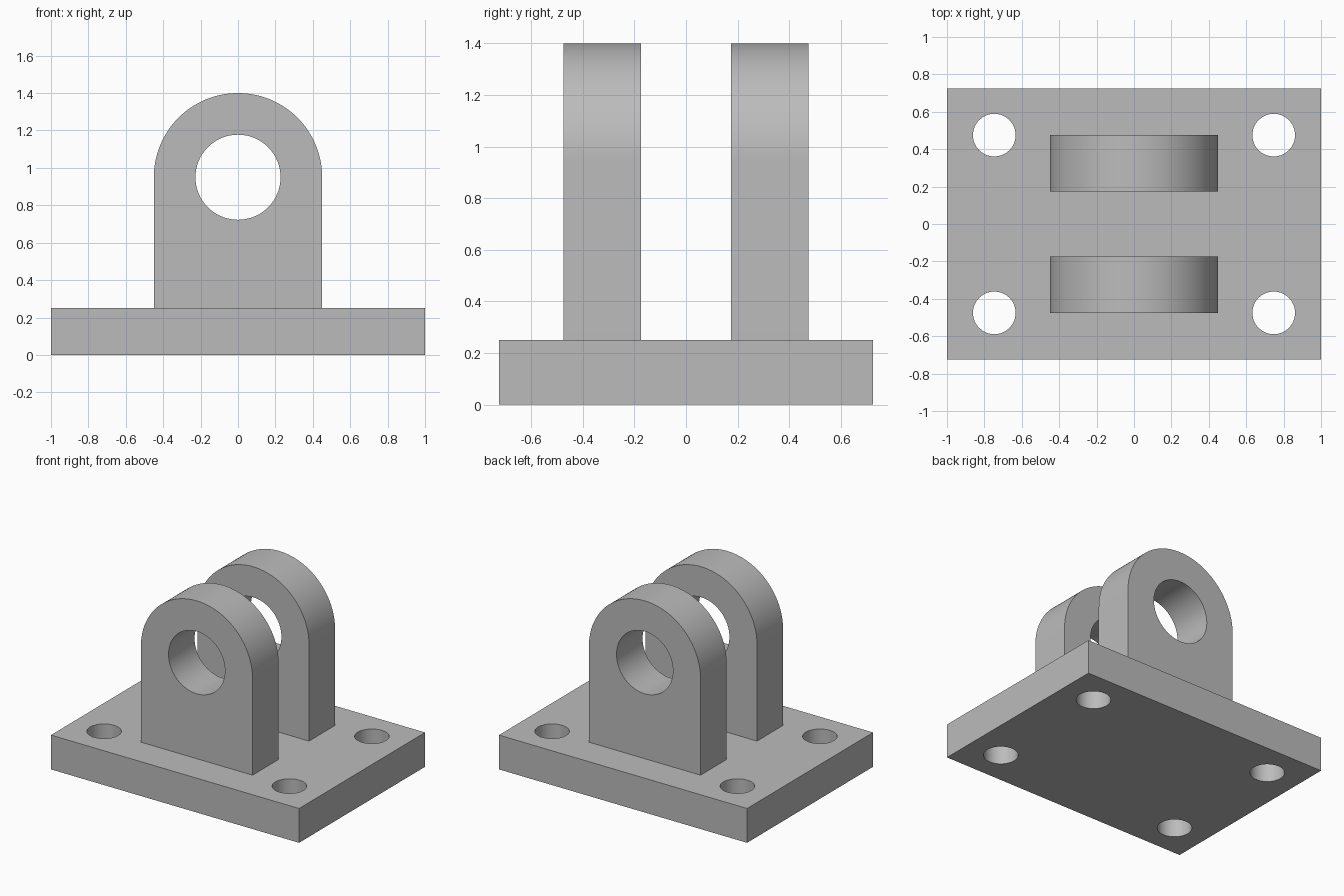
import bpy
import bmesh
from math import sin, cos, pi, radians
from mathutils import Vector

cube = bpy.data.objects.get("Cube")
if cube:
    bpy.data.objects.remove(cube, do_unlink=True)

steel = bpy.data.materials.new("grey steel")
steel.use_nodes = True
grey = (0.5, 0.5, 0.5, 1)
steel.diffuse_color = grey
bsdf = next(n for n in steel.node_tree.nodes if n.type == 'BSDF_PRINCIPLED')
bsdf.inputs["Base Color"].default_value = grey


def arc(u, v, radius, sweep=2 * pi, steps=64):
    """Points on a circle, without repeating the end of a full turn."""
    count = steps if sweep == 2 * pi else steps + 1
    return [(u + radius * cos(sweep * i / steps), v + radius * sin(sweep * i / steps))
            for i in range(count)]


def extruded(name, loops, place, depth):
    """Fill an outline with holes, then extrude it along depth."""
    bm = bmesh.new()
    edges = []
    for loop in loops:
        verts = [bm.verts.new(place(u, v)) for u, v in loop]
        edges += [bm.edges.new((a, b)) for a, b in zip(verts, verts[1:] + verts[:1])]
    bmesh.ops.triangle_fill(bm, edges=edges, use_beauty=True)
    result = bmesh.ops.extrude_face_region(bm, geom=bm.faces[:], use_keep_orig=True)
    moved = [g for g in result["geom"] if isinstance(g, bmesh.types.BMVert)]
    bmesh.ops.translate(bm, verts=moved, vec=Vector(depth))
    bmesh.ops.recalc_face_normals(bm, faces=bm.faces[:])
    mesh = bpy.data.meshes.new(name)
    bm.to_mesh(mesh)
    bm.free()
    mesh.materials.append(steel)
    obj = bpy.data.objects.new(name, mesh)
    bpy.context.collection.objects.link(obj)
    bpy.ops.object.select_all(action='DESELECT')
    obj.select_set(True)
    bpy.context.view_layer.objects.active = obj
    bpy.ops.object.shade_smooth_by_angle(angle=radians(30))
    return obj


# Base plate with four bolt holes
half_x, half_y, thick = 1.0, 0.725, 0.25
corners = [(half_x, half_y), (-half_x, half_y), (-half_x, -half_y), (half_x, -half_y)]
bolt_holes = [arc(sx * 0.747, sy * 0.475, 0.114) for sx in (-1, 1) for sy in (-1, 1)]
extruded("base_plate", [corners] + bolt_holes, lambda u, v: (u, v, 0), (0, 0, thick))

# Two round-topped lugs with a pin hole
radius, pin_z, lug_thick = 0.45, 0.95, 0.3
outline = arc(0, pin_z, radius, pi) + [(-radius, thick), (radius, thick)]
pin_hole = arc(0, pin_z, 0.2275)
for name, y in (("front_lug", -0.475), ("back_lug", 0.175)):
    extruded(name, [outline, pin_hole], lambda u, v: (u, y, v), (0, lug_thick, 0))
